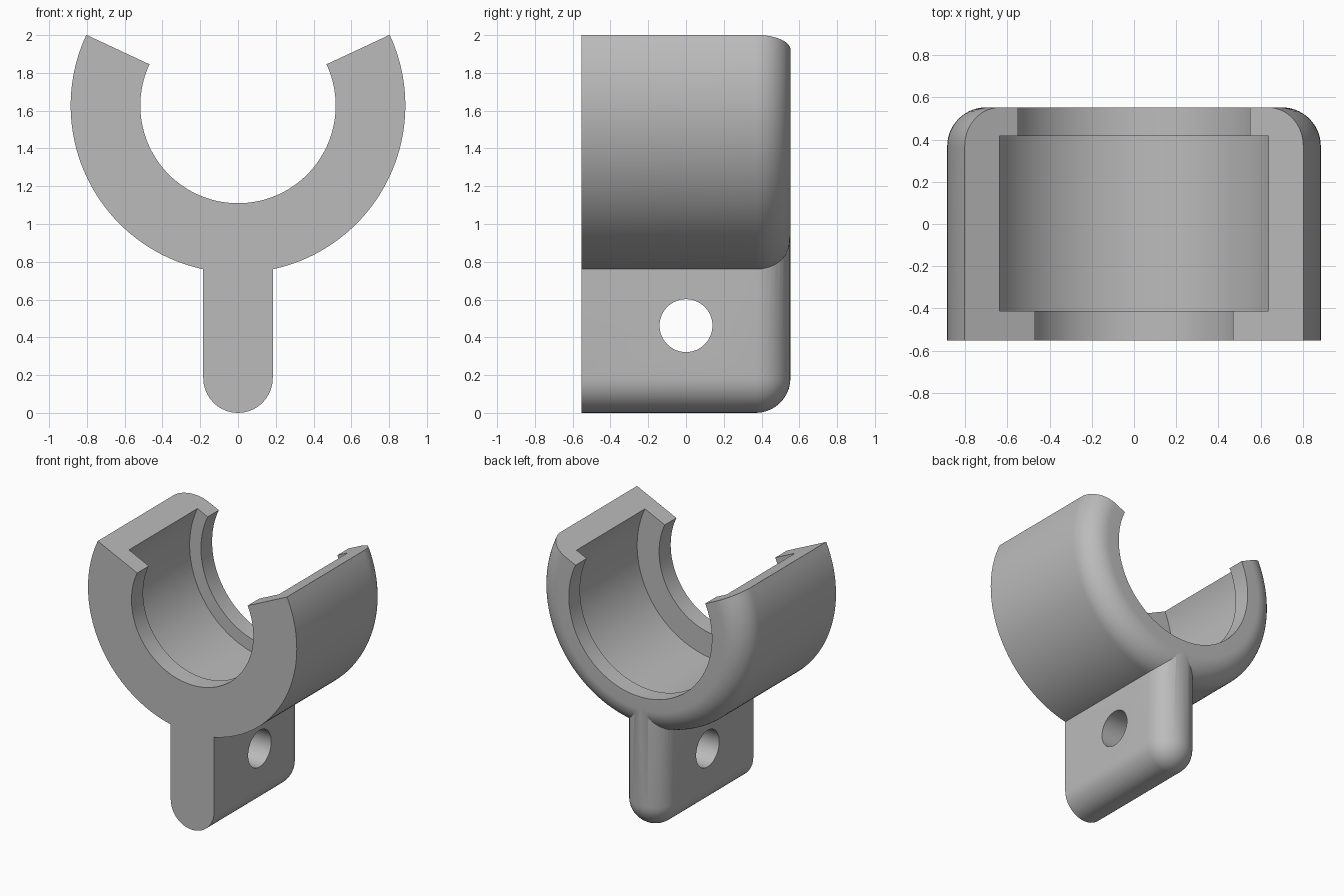
import bpy, bmesh
from math import sin, cos, radians, pi
from mathutils import Vector

if "Cube" in bpy.data.objects:
    bpy.data.objects.remove(bpy.data.objects["Cube"])

HALF = 0.553        # half depth
ZC = 1.627          # ring centre height
R_OUT, R_GROOVE, R_FRONT, R_BACK = 0.886, 0.703, 0.517, 0.607
FILLET = 0.184      # back edge rounding and half thickness of the stem
OPEN = radians(25)  # angle of the cut ends above horizontal

grey = bpy.data.materials.new("plain_grey")
grey.use_nodes = True
colour = (0.5, 0.5, 0.5, 1)
grey.diffuse_color = colour
grey.node_tree.nodes["Principled BSDF"].inputs["Base Color"].default_value = colour


def make_object(name, bm):
    bmesh.ops.recalc_face_normals(bm, faces=bm.faces)
    mesh = bpy.data.meshes.new(name)
    bm.to_mesh(mesh)
    bm.free()
    mesh.materials.append(grey)
    obj = bpy.data.objects.new(name, mesh)
    bpy.context.collection.objects.link(obj)
    return obj


def boolean(target, tool, operation):
    mod = target.modifiers.new(operation.lower(), "BOOLEAN")
    mod.operation, mod.solver, mod.object = operation, "EXACT", tool
    bpy.context.view_layer.objects.active = target
    bpy.ops.object.modifier_apply(modifier=mod.name)
    bpy.data.objects.remove(tool)


# Open ring: stepped section (radius, depth) with a rounded back edge
section = [(R_FRONT, -HALF), (R_OUT, -HALF)]
for i in range(15):
    a = pi / 2 * i / 14
    section.append((R_OUT - FILLET + FILLET * cos(a), HALF - FILLET + FILLET * sin(a)))
section += [(R_BACK, HALF), (R_BACK, 0.418), (R_GROOVE, 0.418),
            (R_GROOVE, -0.412), (R_FRONT, -0.412)]
bm = bmesh.new()
verts = [bm.verts.new((r * cos(OPEN), y, ZC + r * sin(OPEN))) for r, y in section]
edges = [bm.edges.new((v, verts[i - 1])) for i, v in enumerate(verts)]
bmesh.ops.spin(bm, geom=verts + edges, cent=(0, 0, ZC), axis=(0, 1, 0),
               angle=pi + 2 * OPEN, steps=92)
bmesh.ops.holes_fill(bm, edges=[e for e in bm.edges if e.is_boundary])
clip = make_object("clip_holder", bm)

# Stem: hull of a ball at the low back corner carried to the front and up into the ring
ball = bmesh.new()
bmesh.ops.create_uvsphere(ball, u_segments=40, v_segments=20, radius=FILLET)
points = set()
for v in ball.verts:
    x, y, z = v.co
    for py in (-HALF, y + HALF - FILLET):
        for pz in (z + FILLET, 0.915):
            points.add((round(x, 5), round(py, 5), round(pz, 5)))
ball.free()
bm = bmesh.new()
for p in sorted(points):
    bm.verts.new(p)
hull = bmesh.ops.convex_hull(bm, input=bm.verts)
bmesh.ops.delete(bm, geom=[v for v in bm.verts if not v.link_faces], context="VERTS")
bmesh.ops.dissolve_limit(bm, angle_limit=radians(0.5), verts=bm.verts, edges=bm.edges)
stem = make_object("stem", bm)
boolean(clip, stem, "UNION")

# Cross hole through the stem
bpy.ops.mesh.primitive_cylinder_add(vertices=64, radius=0.14, depth=1,
                                    location=(0, 0, 0.462), rotation=(0, pi / 2, 0))
cutter = bpy.context.object
cutter.name = "hole_cutter"
cutter.hide_render = True
cutter.data.materials.append(grey)
boolean(clip, cutter, "DIFFERENCE")

bpy.ops.object.select_all(action="DESELECT")
clip.select_set(True)
bpy.context.view_layer.objects.active = clip
bpy.ops.object.shade_smooth_by_angle(angle=radians(25))
